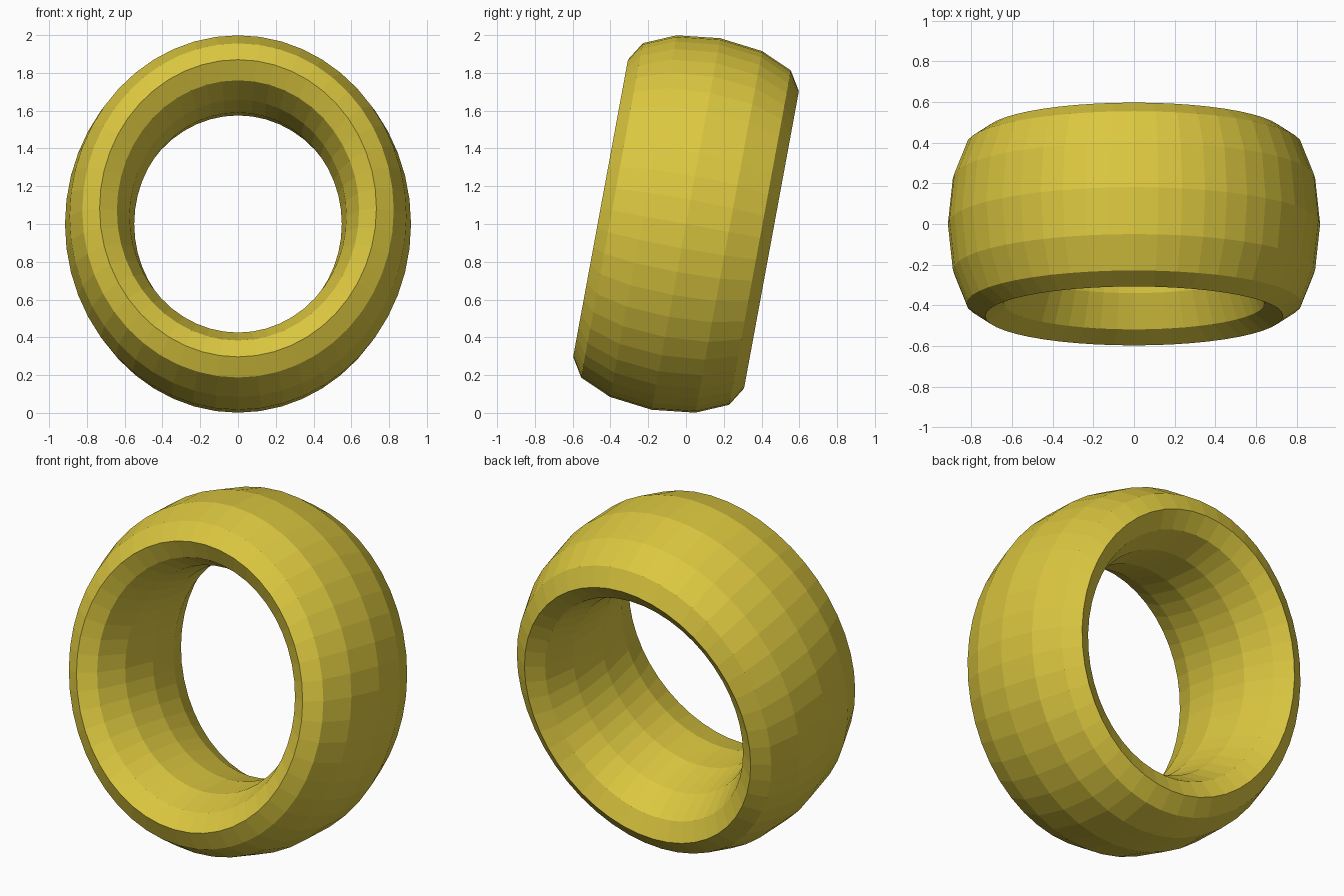
import bpy, math

if "Cube" in bpy.data.objects:
    bpy.data.objects.remove(bpy.data.objects["Cube"])

# Yellow material
mat = bpy.data.materials.new("mustard_yellow")
mat.diffuse_color = (0.716, 0.578, 0.051, 1.0)
mat.use_nodes = True
mat.node_tree.nodes["Principled BSDF"].inputs["Base Color"].default_value = mat.diffuse_color

# Flat-shaded ring: a torus stretched along its axis, narrowed in x, tipped back
bpy.ops.mesh.primitive_torus_add(
    major_segments=48, minor_segments=12,
    major_radius=0.8, minor_radius=0.2,
    location=(0, 0, 1), rotation=(math.radians(90 - 10.45), 0, 0))
ring = bpy.context.object
ring.name = "tilted_ring"
ring.scale = (0.916, 1.0, 2.3)
bpy.ops.object.transform_apply(location=True, rotation=True, scale=True)
bpy.ops.object.shade_flat()
ring.data.materials.append(mat)
